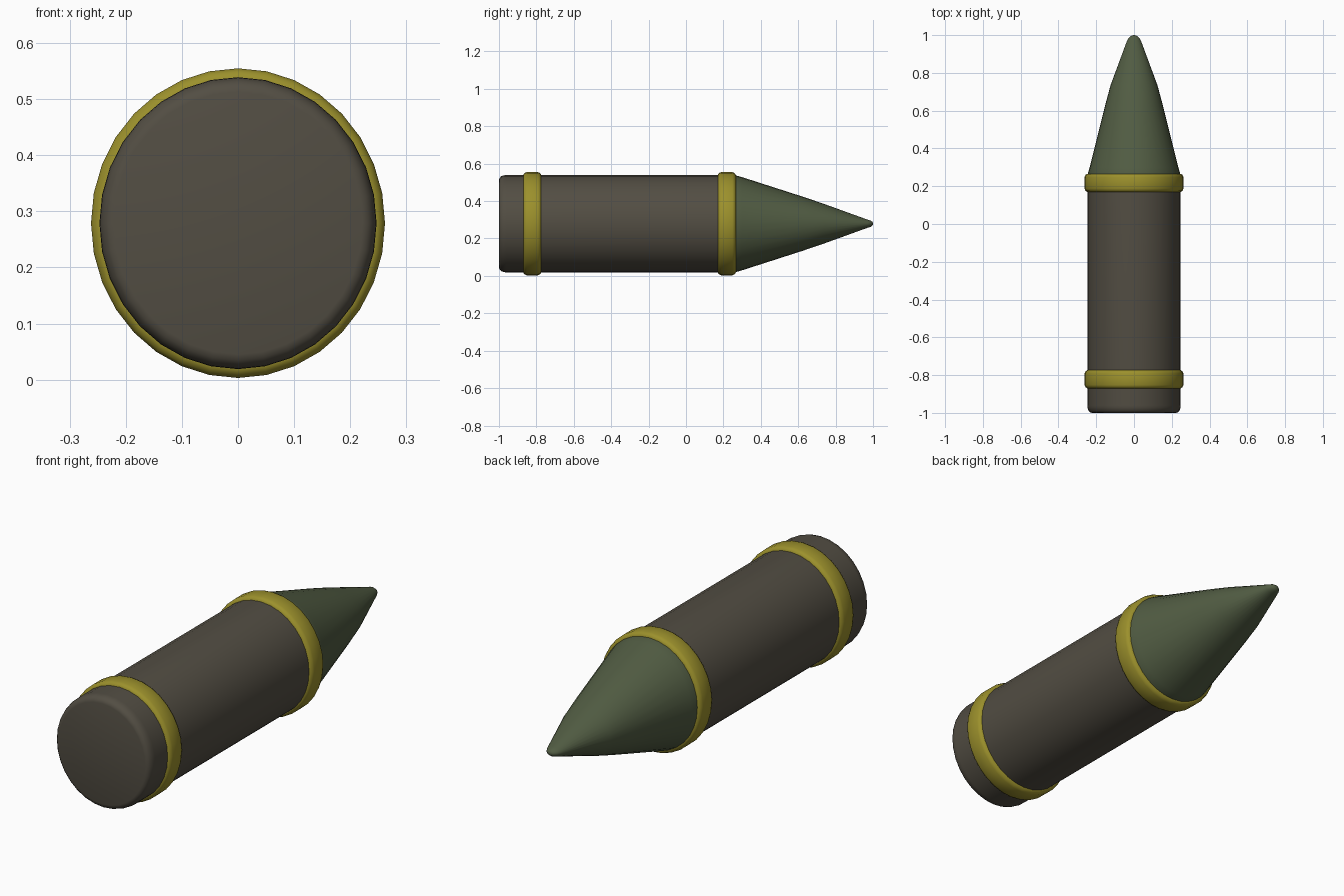
import bpy
import bmesh
import math

if "Cube" in bpy.data.objects:
    bpy.data.objects.remove(bpy.data.objects["Cube"])

SEGMENTS = 32
CENTRE_Z = 0.279
FLATTEN = 1.053   # cross-sections are slightly taller than wide


def material(name, rgb):
    mat = bpy.data.materials.new(name)
    mat.diffuse_color = (*rgb, 1)
    mat.use_nodes = True
    mat.node_tree.nodes["Principled BSDF"].inputs["Base Color"].default_value = mat.diffuse_color
    return mat


def loft(name, profile, mat, closed=False):
    """Loft elliptical sections (y, half width, half height) along y."""
    bm = bmesh.new()
    sections = []
    for y, rx, rz in profile:
        section = []
        for i in range(SEGMENTS):
            a = 2 * math.pi * i / SEGMENTS
            section.append(bm.verts.new((rx * math.cos(a), y, CENTRE_Z + rz * math.sin(a))))
        sections.append(section)
    pairs = list(zip(sections, sections[1:]))
    if closed:
        pairs.append((sections[-1], sections[0]))
    else:
        bm.faces.new(sections[0])
        bm.faces.new(sections[-1])
    for s, t in pairs:
        for i in range(SEGMENTS):
            j = (i + 1) % SEGMENTS
            bm.faces.new((s[i], s[j], t[j], t[i]))
    bmesh.ops.recalc_face_normals(bm, faces=bm.faces)
    mesh = bpy.data.meshes.new(name)
    bm.to_mesh(mesh)
    bm.free()
    mesh.materials.append(mat)
    obj = bpy.data.objects.new(name, mesh)
    bpy.context.collection.objects.link(obj)
    bpy.ops.object.select_all(action='DESELECT')
    obj.select_set(True)
    bpy.context.view_layer.objects.active = obj
    bpy.ops.object.shade_smooth_by_angle(angle=math.radians(40))
    return obj


def tall(profile):
    return [(y, r, r * FLATTEN) for y, r in profile]


case_mat = material("case_brown", (0.085, 0.075, 0.056))
band_mat = material("band_yellow", (0.33, 0.28, 0.025))
nose_mat = material("nose_green", (0.083, 0.108, 0.056))

# Cylindrical case with a rounded rear edge
loft("case", tall([(-1.0, 0.222), (-0.997, 0.232), (-0.988, 0.241),
                   (-0.972, 0.246), (-0.96, 0.247), (0.22, 0.247)]), case_mat)

# Tapered nose, wider than tall at the shoulder, with a blunt tip
loft("nose", [(0.21, 0.247, 0.260), (0.265, 0.245, 0.259), (0.30, 0.235, 0.249),
              (0.62, 0.155, 0.146), (0.735, 0.124, 0.107), (0.97, 0.037, 0.022),
              (0.987, 0.027, 0.017), (0.997, 0.014, 0.010), (1.0, 0.004, 0.003)], nose_mat)

# Two rounded bands around the case
for name, y in (("rear_band", -0.822), ("front_band", 0.218)):
    half, r = 0.048, 0.262
    loft(name, tall([(y - half, 0.238), (y - half, r - 0.014), (y - half + 0.006, r - 0.005),
                     (y - half + 0.018, r), (y + half - 0.018, r), (y + half - 0.006, r - 0.005),
                     (y + half, r - 0.014), (y + half, 0.238)]), band_mat, closed=True)
